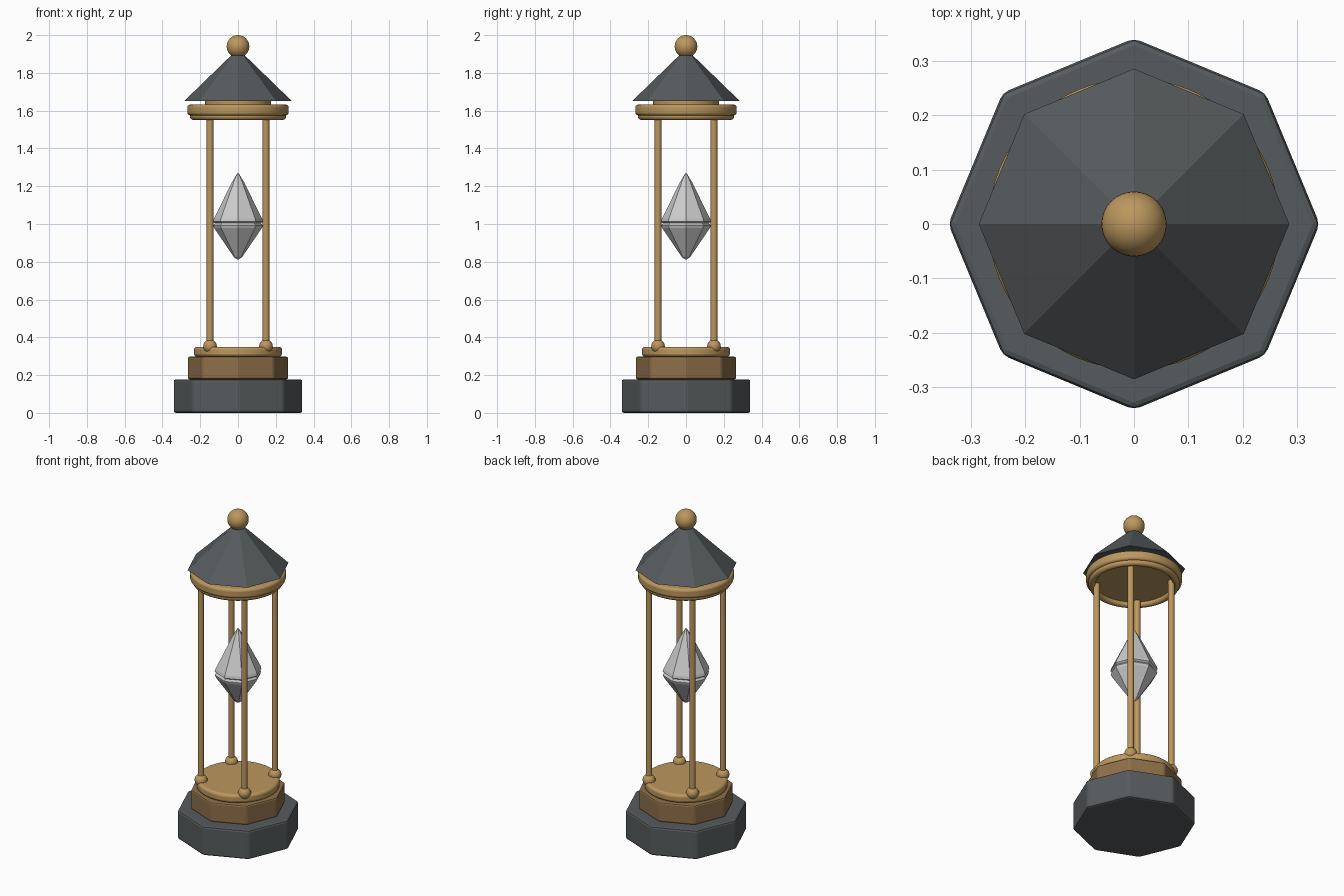
import bpy, math

if "Cube" in bpy.data.objects:
    bpy.data.objects.remove(bpy.data.objects["Cube"])


def material(name, rgb):
    m = bpy.data.materials.new(name)
    m.diffuse_color = (*rgb, 1)
    m.use_nodes = True
    m.node_tree.nodes["Principled BSDF"].inputs["Base Color"].default_value = m.diffuse_color
    return m


slate = material("slate", (0.095, 0.105, 0.11))
brass = material("brass", (0.50, 0.31, 0.11))
bronze = material("bronze", (0.27, 0.16, 0.065))


def finish(name, mat=None, bevel=0, segments=2, smooth=False):
    ob = bpy.context.object
    ob.name = name
    if mat:
        ob.data.materials.append(mat)
    if bevel:
        mod = ob.modifiers.new("bevel", "BEVEL")
        mod.width, mod.segments = bevel, segments
        mod.limit_method = "ANGLE"
        mod.angle_limit = math.radians(50 if smooth else 40)
    if smooth:
        bpy.ops.object.shade_smooth_by_angle(angle=math.radians(40))
    return ob


def drum(name, sides, r, z0, z1, mat=None, bevel=0, r_top=None, segments=2):
    """Prism, disc, rod or tapered cone between two heights."""
    bpy.ops.mesh.primitive_cone_add(vertices=sides, radius1=r,
                                    radius2=r if r_top is None else r_top,
                                    depth=z1 - z0, location=(0, 0, (z0 + z1) / 2))
    return finish(name, mat, bevel, segments, sides > 8)


def ball(name, r, loc, mat):
    bpy.ops.mesh.primitive_uv_sphere_add(segments=32, ring_count=16, radius=r, location=loc)
    return finish(name, mat, smooth=True)


# Stepped octagonal base and round floor
drum("base_plinth", 8, 0.342, 0, 0.178, slate, 0.012)
drum("base_step", 8, 0.267, 0.178, 0.298, bronze, 0.010)
drum("floor_disc", 64, 0.233, 0.298, 0.35, brass, 0.015, segments=3)

# Four posts with ball feet
for i, (sx, sy) in enumerate([(1, 1), (-1, 1), (-1, -1), (1, -1)]):
    x, y = 0.148 * sx, 0.148 * sy
    post = drum(f"post_{i + 1}", 16, 0.018, 0.34, 1.58, brass)
    post.location.x, post.location.y = x, y
    ball(f"post_foot_{i + 1}", 0.036, (x, y, 0.353), brass)

# Ceiling ring, disc and collar
bpy.ops.mesh.primitive_torus_add(major_radius=0.235, minor_radius=0.02, major_segments=64,
                                 minor_segments=12, location=(0, 0, 1.57))
finish("ceiling_ring", brass, smooth=True)
drum("ceiling_disc", 64, 0.268, 1.575, 1.632, brass, 0.014, segments=3)
drum("roof_collar", 64, 0.175, 1.632, 1.655, brass)

# Octagonal roof and ball finial
drum("roof", 8, 0.286, 1.65, 1.91, slate, r_top=0.018)
ball("finial", 0.06, (0, 0, 1.94), brass)


# Floating crystal: two faceted halves meeting at a thin groove
def crystal_half(name, profile):
    verts, faces, n = [], [], 8
    for r, z in profile:
        verts += [(r * math.cos(a * math.tau / n), r * math.sin(a * math.tau / n), z)
                  for a in range(n)]
    for k in range(len(profile) - 1):
        for a in range(n):
            b = (a + 1) % n
            faces.append((k * n + a, k * n + b, (k + 1) * n + b, (k + 1) * n + a))
    faces.append(tuple(reversed(range(n))))
    faces.append(tuple(range(len(verts) - n, len(verts))))
    me = bpy.data.meshes.new(name)
    me.from_pydata(verts, [], faces)
    ob = bpy.data.objects.new(name, me)
    bpy.context.collection.objects.link(ob)


crystal_half("crystal_top", [(0.122, 1.004), (0.132, 1.012), (0.128, 1.028),
                             (0.03, 1.225), (0.003, 1.27)])
crystal_half("crystal_bottom", [(0.003, 0.812), (0.022, 0.825), (0.126, 0.978),
                                (0.131, 0.992), (0.122, 1.004)])
